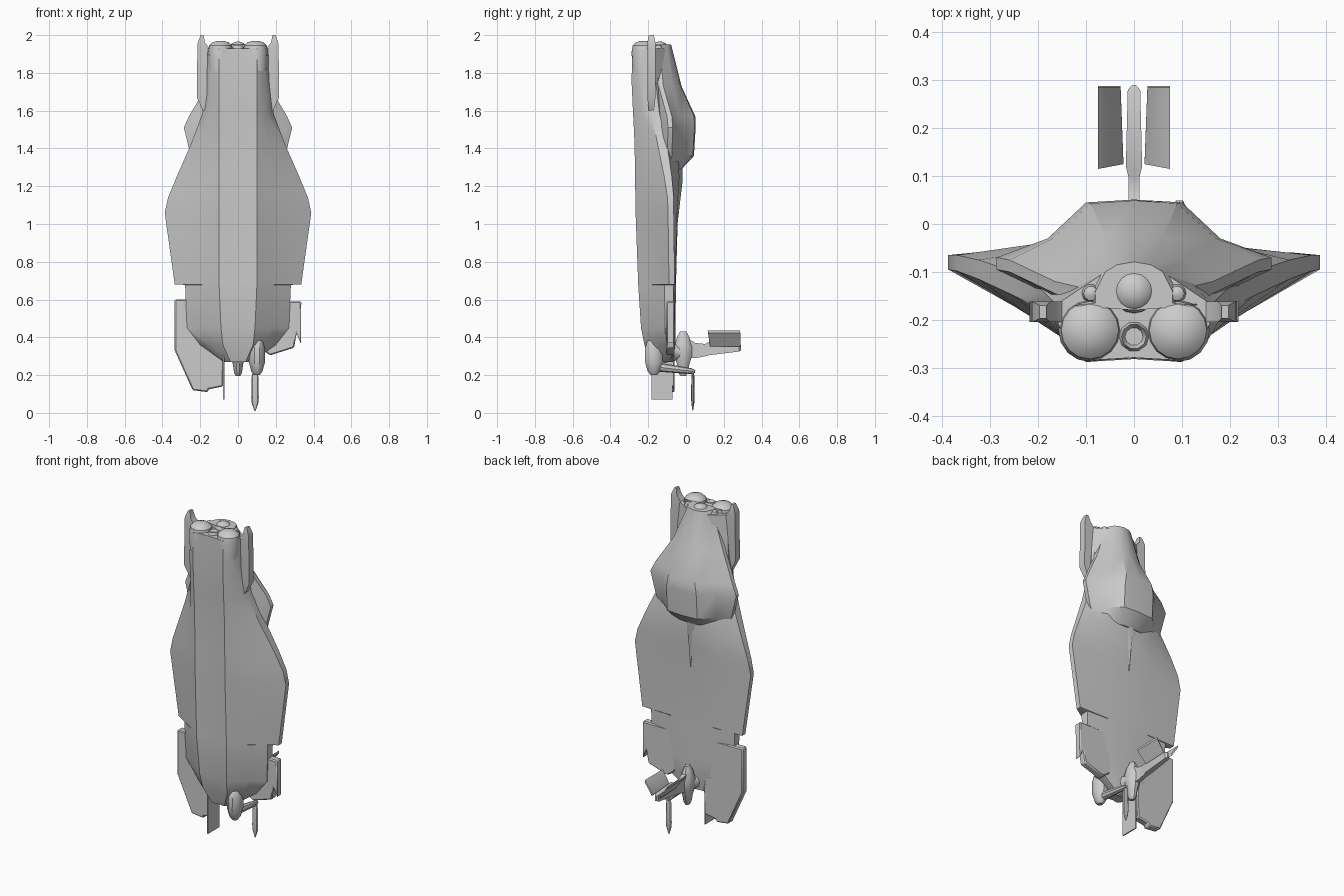
import bpy, bmesh, math
from mathutils import Vector


def finish(name, bm, angle=35):
    bmesh.ops.recalc_face_normals(bm, faces=bm.faces)
    me = bpy.data.meshes.new(name)
    bm.to_mesh(me)
    bm.free()
    ob = bpy.data.objects.new(name, me)
    bpy.context.collection.objects.link(ob)
    bpy.ops.object.select_all(action='DESELECT')
    ob.select_set(True)
    bpy.context.view_layer.objects.active = ob
    bpy.ops.object.shade_smooth_by_angle(angle=math.radians(angle))
    return ob


def loft(name, rings, angle=35):
    """Skin a list of equal-length closed rings and cap both ends."""
    bm = bmesh.new()
    rows = [[bm.verts.new(p) for p in r] for r in rings]
    n = len(rows[0])
    for r0, r1 in zip(rows, rows[1:]):
        for i in range(n):
            j = (i + 1) % n
            bm.faces.new((r0[i], r0[j], r1[j], r1[i]))
    bm.faces.new(rows[0])
    bm.faces.new(rows[-1])
    return finish(name, bm, angle)


def mirrored(half, z):
    """Full ring from a half profile that starts and ends on x = 0."""
    return [(x, y, z) for x, y in half] + [(-x, y, z) for x, y in half[-2:0:-1]]


def plate(name, outline, y0, y1, bevel=0.006):
    """Flat panel: an xz outline given thickness in y."""
    ob = loft(name, [[(x, y, z) for x, z in outline] for y in (y0, y1)])
    if bevel:
        m = ob.modifiers.new("edge", 'BEVEL')
        m.width, m.segments = bevel, 1
    return ob


def spindle(name, origin, axis, profile, n=12, sx=1, sy=1):
    """Revolved profile of (distance, radius) along an axis."""
    axis = Vector(axis).normalized()
    q = Vector((0, 0, 1)).rotation_difference(axis)
    rings = []
    for d, r in profile:
        rings.append([Vector(origin) + q @ Vector((sx * r * math.cos(2 * math.pi * i / n),
                      sy * r * math.sin(2 * math.pi * i / n), d)) for i in range(n)])
    return loft(name, rings)


# Hull: z, belly half width, belly y, chine x, chine y, edge x, edge y, edge thickness, back x, back y
stations = [
    (1.93, .10, -.285, .14, -.255, .165, -.19, .02, .06, -.10),
    (1.75, .10, -.288, .15, -.25, .17, -.19, .03, .08, -.08),
    (1.58, .10, -.28, .15, -.24, .19, -.18, .04, .11, -.06),
    (1.42, .10, -.272, .17, -.22, .25, -.15, .05, .14, -.045),
    (1.25, .10, -.27, .20, -.205, .325, -.115, .04, .16, -.035),
    (1.14, .10, -.268, .20, -.203, .37, -.098, .033, .16, -.042),
    (1.06, .10, -.267, .20, -.20, .388, -.095, .03, .15, -.047),
    (0.68, .10, -.253, .19, -.18, .335, -.09, .03, .14, -.057),
    (0.678, .10, -.253, .19, -.18, .28, -.115, .05, .14, -.057),
    (0.45, .09, -.238, .18, -.17, .27, -.11, .04, .13, -.06),
    (0.36, .08, -.22, .15, -.16, .20, -.11, .04, .12, -.06),
    (0.27, .04, -.19, .06, -.16, .075, -.12, .04, .06, -.07)]
loft("hull", [mirrored([(0, yf + .006), (a, yf), (b, ym), (w, ye), (w, ye + t), (c, yb), (0, yb + .004)], z)
              for z, a, yf, b, ym, w, ye, t, c, yb in stations], 30)

# Engine housing on the back: z, flat half width, flat y, shoulder x, shoulder y, edge x, edge y
dome = [
    (1.95, .035, -.085, .06, -.10, .08, -.14),
    (1.73, .06, -.03, .11, -.07, .165, -.12),
    (1.57, .09, .043, .17, -.03, .26, -.075),
    (1.51, .10, .045, .18, -.03, .287, -.07),
    (1.36, .10, .036, .17, -.03, .25, -.075),
    (1.29, .06, -.03, .12, -.05, .19, -.09)]
loft("back_housing", [mirrored([(0, y0 + .006), (a, y0), (s, ys), (w, yw), (w, yw - .025), (.13, -.17), (0, -.18)], z)
                      for z, a, y0, s, ys, w, yw in dome], 30)
# Tapering keel below the housing
loft("housing_tail", [mirrored([(0, y), (w, -.07), (0, -.1)], z)
                      for z, w, y in ((1.34, .13, -.02), (1.23, .06, -.018), (1.0, .01, -.045))], 60)

# Exhaust bulbs on the top end
bulb = [(-.16, .062), (-.06, .066), (-.025, .06), (-.008, .042), (0, .015)]
for s, side in ((-1, "left"), (1, "right")):
    spindle("exhaust_bulb_" + side, (s * .092, -.222, 1.97), (0, 0, 1), bulb, 16)
    spindle("small_thruster_" + side, (s * .09, -.145, 1.95), (0, 0, 1),
            [(-.2, .03), (-.03, .022), (-.005, .015), (0, .005)], 10)
    # Long side fins beside the exhausts
    loft("side_fin_" + side, [[(s * x0, -.205 + d, z), (s * x1, -.205 + d, z), (s * x1, -.162 - d, z), (s * x0, -.162 - d, z)]
         for z, x0, x1, d in ((2.0, .183, .197, .008), (1.96, .175, .213, 0), (1.93, .15, .215, 0),
                              (1.67, .15, .218, 0), (1.60, .15, .185, .008))])
spindle("exhaust_bulb_middle", (0, -.14, 1.965), (0, 0, 1), bulb, 16, .75, .75)
spindle("center_nozzle", (0, -.235, 1.945), (0, 0, 1),
        [(-.05, .04), (-.01, .03), (0, .026), (-.025, .014)], 10)

# Unequal tail flaps
plate("left_flap", [(-.335, .6), (-.335, .33), (-.24, .12), (-.16, .11), (-.155, .125), (-.08, .14),
                    (-.075, .3), (-.1, .45), (-.15, .6)], -.105, -.06)
plate("right_flap", [(.335, .59), (.333, .365), (.31, .42), (.297, .345), (.17, .305),
                     (.12, .34), (.1, .45), (.15, .59)], -.105, -.06)
# Thin vertical fin under the tail
loft("tail_fin", [[(x, -.185, .4), (x, -.075, .4), (x, -.072, .07), (x, -.183, .07)] for x in (-.079, -.072)])

# Pod at the lower front right, with its down-pointing needle
spindle("front_pod", (.1, -.17, .2), (0, 0, 1),
        [(0, .015), (.02, .03), (.07, .043), (.14, .042), (.18, .032), (.2, .015)], 10, 1, 1.15)
spindle("needle_strut", (.095, -.17, .245), (0, 1, -.12), [(0, .025), (.12, .02), (.2, .015), (.22, .008)], 8)
spindle("needle", (.09, .036, .23), (0, 0, -1),
        [(0, .008), (.03, .017), (.15, .02), (.18, .017), (.22, .003)], 8, .45, 1)

# Antenna mount, arm and twin panels
spindle("antenna_hub", (0, -.015, .2), (0, 0, 1),
        [(-.005, .015), (.01, .025), (.06, .035), (.1, .05), (.15, .05), (.2, .035), (.23, .018)], 10, .8, 1)
spindle("hub_mount", (0, -.12, .32), (0, 1, 0), [(0, .06), (.09, .04), (.13, .03)], 10)
loft("antenna_arm", [[(-w, y, z0), (w, y, z0), (w, y, z1), (-w, y, z1)]
     for y, w, z0, z1 in ((0, .016, .29, .4), (.05, .012, .29, .37), (.1, .012, .3, .365), (.12, .017, .305, .375),
                          (.28, .013, .325, .365), (.29, .004, .33, .36))])
for s, side in ((-1, "left"), (1, "right")):
    loft("antenna_panel_" + side, [[(s * .022, y0 + .01, z0), (s * .028, y1, z0), (s * .075, y1, z1), (s * .075, y0, z1),
                                    (s * .024, y0 + .01, z0 - .004)][:4] for y0, y1, z0, z1 in
                                   ((.118, .288, .352, .422), (.115, .285, .364, .435))])
